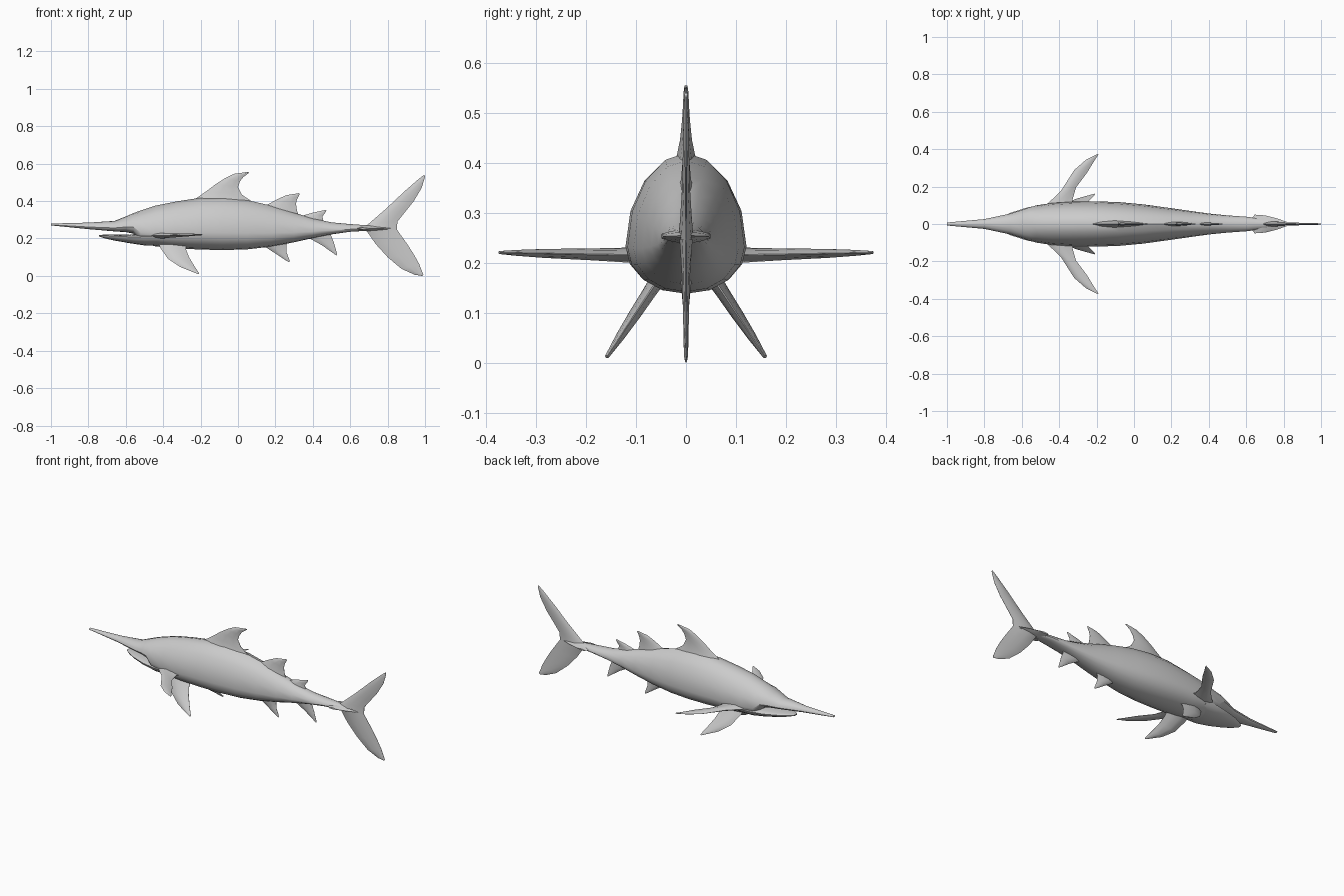
import bpy, bmesh, math

grey = bpy.data.materials.new("plain grey")
grey.diffuse_color = (0.6, 0.6, 0.6, 1)


def loft(name, rings):
    """Skin a list of closed point rings and cap both ends."""
    bm = bmesh.new()
    rows = [[bm.verts.new(p) for p in ring] for ring in rings]
    n = len(rows[0])
    for a, b in zip(rows, rows[1:]):
        for i in range(n):
            j = (i + 1) % n
            bm.faces.new((a[i], a[j], b[j], b[i]))
    bm.faces.new(rows[0][::-1])
    bm.faces.new(rows[-1])
    bmesh.ops.recalc_face_normals(bm, faces=bm.faces)
    mesh = bpy.data.meshes.new(name)
    bm.to_mesh(mesh)
    bm.free()
    mesh.materials.append(grey)
    obj = bpy.data.objects.new(name, mesh)
    bpy.context.collection.objects.link(obj)
    bpy.context.view_layer.objects.active = obj
    obj.select_set(True)
    bpy.ops.object.shade_smooth_by_angle(angle=math.radians(35))
    obj.select_set(False)
    return obj


def oval_ring(x, low, high, width, sides=16, middle=0.33):
    """Egg-shaped slice across the body, widest low down, narrower on the back."""
    mid = low + (high - low) * middle
    ring = []
    for i in range(sides):
        a = 2 * math.pi * i / sides
        s, c = math.sin(a), math.cos(a)
        z = mid + s * ((high - mid) if s > 0 else (mid - low))
        power = 1.08 if s > 0 else 0.95
        ring.append((x, width * math.copysign(abs(c) ** power, c), z))
    return ring


def fin(name, stations, place):
    """Lens-section fin; station = leading (u, v), trailing (u, v), half thickness."""
    rings = []
    for lead, trail, t in stations:
        section = [(0, 0), (0.15, 0.6), (0.4, 1), (0.75, 0.6), (1, 0.08),
                   (1, -0.08), (0.75, -0.6), (0.4, -1), (0.15, -0.6)]
        rings.append([place(lead[0] + (trail[0] - lead[0]) * k,
                            lead[1] + (trail[1] - lead[1]) * k, t * w)
                      for k, w in section])
    return loft(name, rings)


# Body with the long bill: x, low z, high z, half width
body = [(-1, .27, .28, .008), (-.8, .25, .285, .026), (-.66, .238, .294, .056),
        (-.6, .234, .318, .075), (-.56, .226, .335, .089), (-.52, .175, .35, .1),
        (-.44, .158, .376, .112), (-.33, .147, .398, .119), (-.2, .141, .418, .121),
        (-.08, .138, .42, .117), (.05, .142, .405, .105), (.18, .157, .375, .087),
        (.3, .18, .338, .07), (.4, .202, .308, .056), (.5, .222, .286, .046),
        (.6, .236, .277, .039), (.7, .242, .27, .026), (.82, .25, .262, .006)]
loft("body", [oval_ring(*s) for s in body])

# Lower jaw below the open mouth
jaw = [(-.742, .211, .219, .012), (-.71, .2, .221, .035), (-.66, .189, .221, .06),
       (-.58, .175, .22, .086), (-.5, .163, .225, .103), (-.42, .163, .228, .108)]
loft("lower_jaw", [oval_ring(*s, middle=0.75) for s in jaw])


# Fins standing on the centre line
def upright(u, v, t):
    return (u, t, v)


fin("front_back_fin", [((-.28, .38), (.13, .35), .036), ((-.24, .404), (.09, .387), .022),
                       ((-.17, .452), (.02, .435), .012), ((-.12, .49), (0, .475), .008),
                       ((-.07, .522), (.01, .505), .006), ((-.02, .546), (.03, .53), .005),
                       ((.055, .556), (.06, .551), .003)], upright)
fin("middle_back_fin", [((.1, .355), (.33, .31), .02), ((.15, .377), (.315, .35), .01),
                        ((.21, .41), (.31, .388), .007), ((.26, .432), (.317, .413), .005),
                        ((.325, .442), (.33, .438), .003)], upright)
fin("rear_back_fin", [((.31, .3), (.47, .275), .013), ((.345, .322), (.455, .298), .008),
                      ((.4, .338), (.452, .318), .006), ((.468, .353), (.473, .348), .003)],
    upright)
fin("front_belly_fin", [((.08, .18), (.27, .2), .02), ((.15, .152), (.258, .16), .01),
                        ((.2, .12), (.26, .125), .007), ((.27, .074), (.278, .078), .003)],
    upright)
fin("rear_belly_fin", [((.35, .225), (.5, .24), .013), ((.38, .202), (.498, .215), .009),
                       ((.45, .163), (.512, .18), .006), ((.525, .11), (.531, .114), .003)],
    upright)

# Forked tail
fin("upper_tail_lobe", [((.66, .25), (.85, .245), .016), ((.7, .28), (.852, .29), .012),
                        ((.79, .358), (.888, .335), .008), ((.89, .452), (.94, .4), .006),
                        ((.96, .513), (.982, .47), .005), ((.995, .541), (1, .53), .003)],
    upright)
fin("lower_tail_lobe", [((.67, .258), (.84, .265), .016), ((.695, .23), (.855, .24), .012),
                        ((.735, .172), (.905, .17), .008), ((.8, .1), (.94, .115), .006),
                        ((.875, .037), (.968, .065), .005), ((.945, .006), (.985, .022), .004),
                        ((.985, 0), (.992, .008), .002)], upright)

# Paired side fins, mirrored left and right
for side, label in ((-1, "left"), (1, "right")):
    fin(label + "_long_fin", [((-.48, .07), (-.28, .07), .018), ((-.46, .11), (-.33, .125), .015),
                              ((-.39, .178), (-.31, .195), .012), ((-.32, .288), (-.25, .275), .009),
                              ((-.255, .345), (-.22, .325), .006), ((-.195, .375), (-.19, .372), .003)],
        lambda u, v, t: (u, side * v, .213 + .02 * v + t))
    # Lower pair slants outwards as it drops
    fin(label + "_lower_fin", [((-.43, .185), (-.28, .19), .018), ((-.415, .15), (-.278, .14), .014),
                               ((-.375, .092), (-.262, .1), .012), ((-.31, .048), (-.238, .06), .009),
                               ((-.215, .01), (-.208, .014), .004)],
        lambda u, v, t: (u, side * (.054 + (.17 - v) * .66 + .83 * t), v + .55 * t))
    # Small keel beside the tail root
    fin(label + "_tail_keel", [((.58, .01), (.82, .01), .014), ((.63, .03), (.765, .03), .01),
                               ((.645, .05), (.7, .046), .005)],
        lambda u, v, t: (u, side * v, .253 + t))
